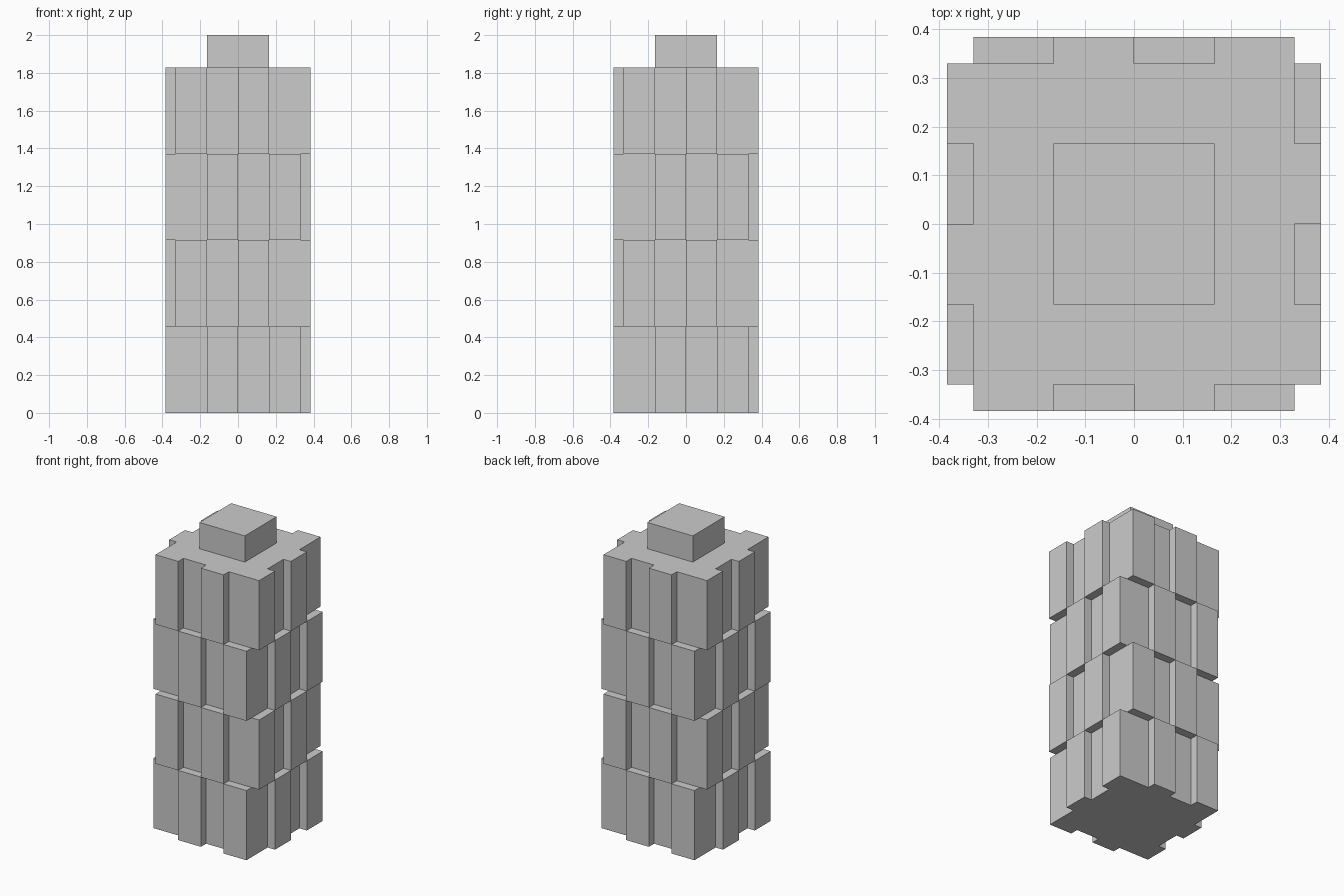
import bpy, bmesh

if "Cube" in bpy.data.objects:
    bpy.data.objects.remove(bpy.data.objects["Cube"])

CORE, OUTER, STEP = 0.33, 0.384, 0.165   # core half width, rib half width, rib width
LAYER_H, LAYERS, TOP = 0.457, 4, 2.0


def extrude_profile(name, points, z0, z1):
    """Solid prism from a counter-clockwise outline."""
    bm = bmesh.new()
    base = bm.faces.new([bm.verts.new((x, y, z0)) for x, y in points])
    cap = bmesh.ops.extrude_face_region(bm, geom=[base], use_keep_orig=True)
    verts = [g for g in cap["geom"] if isinstance(g, bmesh.types.BMVert)]
    bmesh.ops.translate(bm, verts=verts, vec=(0, 0, z1 - z0))
    bmesh.ops.recalc_face_normals(bm, faces=bm.faces)
    mesh = bpy.data.meshes.new(name)
    bm.to_mesh(mesh)
    bm.free()
    obj = bpy.data.objects.new(name, mesh)
    bpy.context.collection.objects.link(obj)
    return obj


# Ribbed outline: one side with two ribs, turned four times
side = [(-CORE, -OUTER), (-STEP, -OUTER), (-STEP, -CORE), (0, -CORE),
        (0, -OUTER), (STEP, -OUTER), (STEP, -CORE)]
outline = []
for _ in range(4):
    outline += side
    side = [(-y, x) for x, y in side]
mirrored = [(-x, y) for x, y in reversed(outline)]

# Stacked layers, ribs alternating like a checkerboard
for i in range(LAYERS):
    extrude_profile(f"ribbed_layer_{i + 1}", outline if i % 2 else mirrored,
                    i * LAYER_H, (i + 1) * LAYER_H)

# Square block on top
square = [(-STEP, -STEP), (STEP, -STEP), (STEP, STEP), (-STEP, STEP)]
extrude_profile("top_block", square, LAYERS * LAYER_H, TOP)
